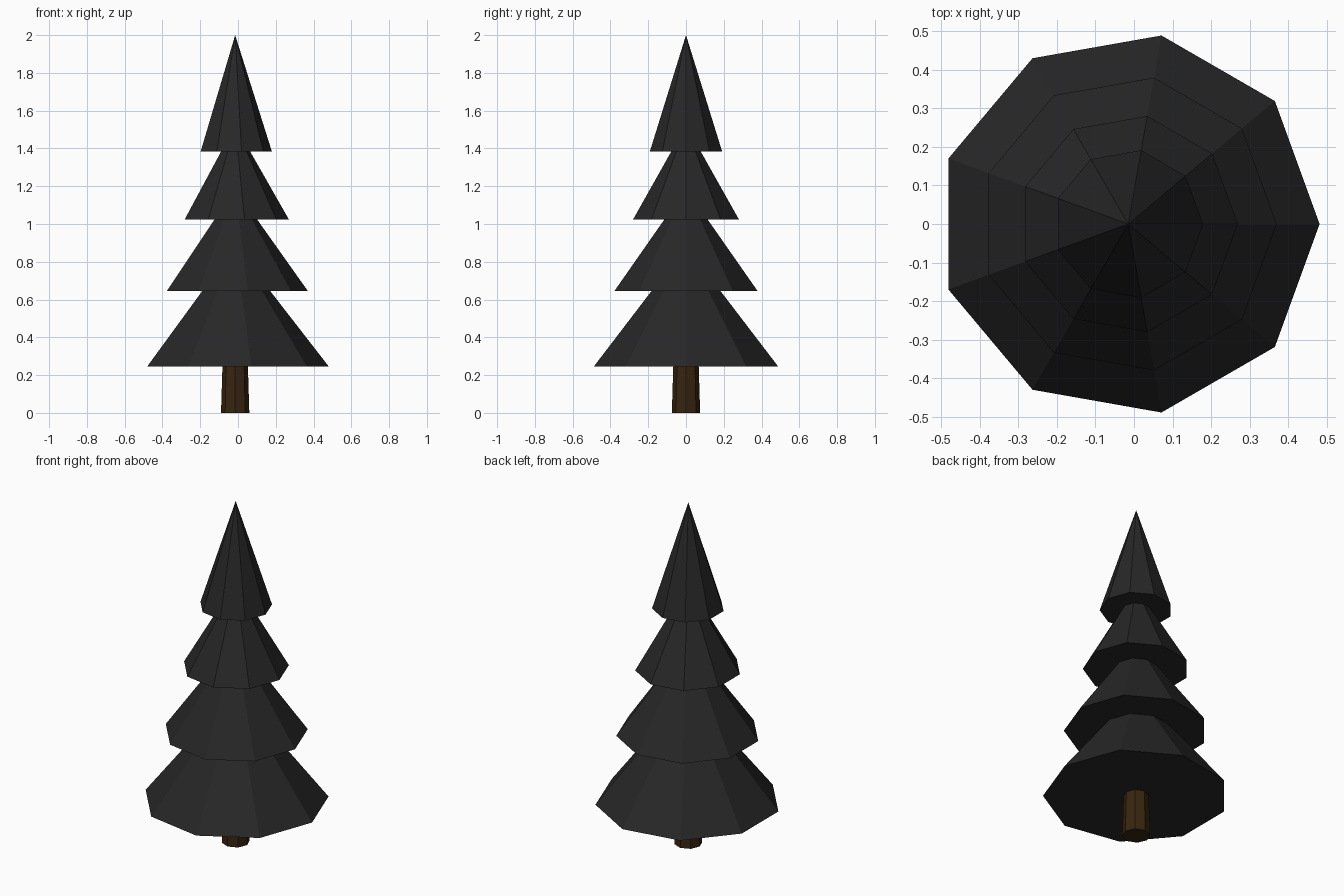
import bpy, math

if "Cube" in bpy.data.objects:
    bpy.data.objects.remove(bpy.data.objects["Cube"])

CX = -0.015  # trunk axis, so the nine-sided outline is centred on x = 0


def material(name, rgb):
    m = bpy.data.materials.new(name)
    m.diffuse_color = (*rgb, 1.0)
    m.use_nodes = True
    m.node_tree.nodes["Principled BSDF"].inputs["Base Color"].default_value = m.diffuse_color
    return m


def frustum(name, sides, z0, z1, r0, r1, mat):
    """Flat-shaded closed cone or frustum with a corner on +x."""
    ring = [(math.cos(2 * math.pi * i / sides), math.sin(2 * math.pi * i / sides))
            for i in range(sides)]
    verts = [(CX + r0 * c, r0 * s, z0) for c, s in ring]
    faces = [tuple(reversed(range(sides)))]
    if r1 > 0:
        verts += [(CX + r1 * c, r1 * s, z1) for c, s in ring]
        faces += [(i, (i + 1) % sides, sides + (i + 1) % sides, sides + i)
                  for i in range(sides)]
        faces.append(tuple(range(sides, 2 * sides)))
    else:
        verts.append((CX, 0, z1))
        faces += [(i, (i + 1) % sides, sides) for i in range(sides)]
    mesh = bpy.data.meshes.new(name)
    mesh.from_pydata(verts, [], faces)
    mesh.materials.append(mat)
    obj = bpy.data.objects.new(name, mesh)
    bpy.context.collection.objects.link(obj)
    return obj


needles = material("dark needles", (0.020, 0.020, 0.020))
bark = material("brown bark", (0.040, 0.018, 0.005))

# Tapered trunk, ending just inside the lowest tier
frustum("trunk", 8, 0.0, 0.26, 0.075, 0.067, bark)

# Foliage tiers: base height, top height, base radius, top radius
tiers = [
    (0.245, 0.66, 0.496, 0.174),
    (0.645, 1.04, 0.385, 0.105),
    (1.025, 1.40, 0.284, 0.070),
    (1.385, 2.00, 0.194, 0.0),
]
for i, (z0, z1, r0, r1) in enumerate(tiers):
    frustum(f"foliage_tier_{i + 1}", 9, z0, z1, r0, r1, needles)
